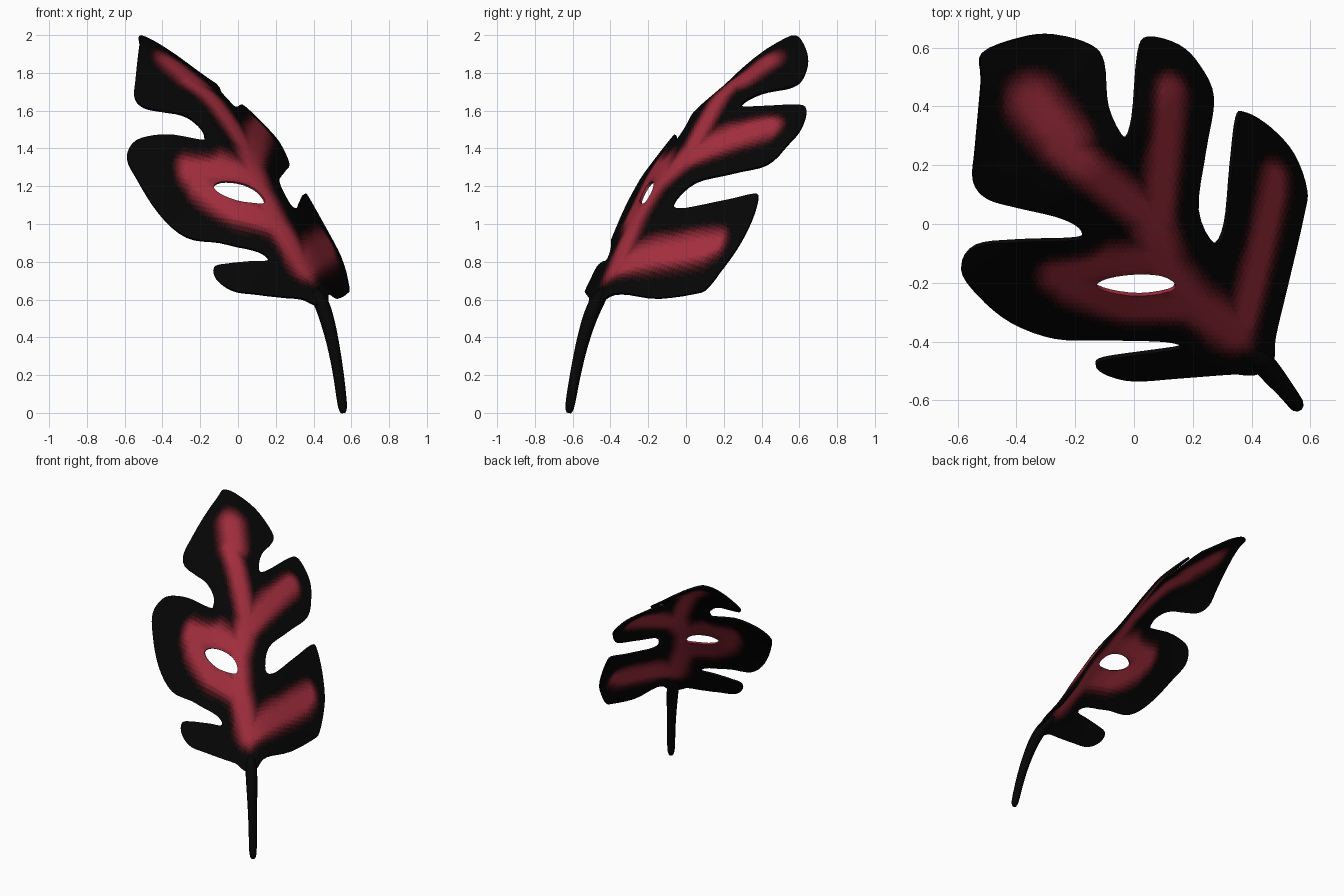
import bpy, bmesh, math
from mathutils import Vector
from mathutils.geometry import delaunay_2d_cdt

if "Cube" in bpy.data.objects:
    bpy.data.objects.remove(bpy.data.objects["Cube"])

# Leaf outline seen from above (x, y)
OUTLINE = [(-.515, .58), (-.38, .635), (-.27, .645), (-.15, .61), (-.105, .55), (-.09, .4),
           (-.035, .295), (-.005, .36), (.015, .58), (.05, .637), (.15, .61), (.22, .54),
           (.267, .43), (.24, .25), (.215, .05), (.27, -.065), (.31, 0), (.33, .2),
           (.35, .36), (.38, .38), (.46, .33), (.54, .24), (.583, .12), (.573, .03),
           (.52, -.2), (.478, -.38), (.474, -.45), (.45, -.49), (.415, -.508), (.38, -.51), (.33, -.507),
           (.15, -.52), (0, -.53), (-.09, -.51), (-.13, -.48), (-.1, -.457), (.05, -.435),
           (.15, -.42), (.15, -.405), (.08, -.394), (-.1, -.39), (-.27, -.385), (-.42, -.33),
           (-.53, -.24), (-.588, -.15), (-.54, -.075), (-.4, -.057), (-.2, -.05), (-.178, -.03),
           (-.2, 0), (-.27, .03), (-.4, .06), (-.5, .09), (-.548, .15), (-.542, .25), (-.52, .48)]
HOLE = [(-.13, -.205), (-.09, -.18), (0, -.167), (.09, -.172), (.138, -.2),
        (.12, -.225), (.02, -.24), (-.08, -.228)]
# Height of the midrib along the leaf (v, z)
RIB = [(-.84, .3), (-.7, .52), (-.64, .61), (-.5, .77), (-.4, .93), (-.24, 1.14), (-.05, 1.345),
       (.1, 1.53), (.23, 1.67), (.42, 1.78), (.5, 1.82), (.6, 1.88), (.73, 1.97), (.78, 2.0)]
# Red veins: reach, then a run of points in plan
VEINS = [(.14, [(-.35, .42), (-.24, .29)]),
         (.10, [(-.26, .27), (-.04, .1), (.06, .02)]),
         (.12, [(.06, .02), (.1, -.15), (.2, -.27), (.34, -.36)]),
         (.095, [(.115, .45), (.1, .25), (.08, .02)]),
         (.085, [(.485, .17), (.43, -.08), (.37, -.33)]),
         (.10, [(-.26, -.17), (-.08, -.13), (.08, -.12)]),
         (.10, [(-.22, -.2), (-.02, -.28), (.2, -.27)])]
STEP, SHADES = .0155, 14


def smooth_loop(pts, n=4):
    P = [Vector(p) for p in pts]
    out = []
    for i in range(len(P)):
        a, b, c, d = (P[(i + j) % len(P)] for j in (-1, 0, 1, 2))
        for k in range(n):
            t = k / n
            out.append(.5 * (2 * b + (c - a) * t + (2 * a - 5 * b + 4 * c - d) * t * t
                             + (3 * b - a - 3 * c + d) * t ** 3))
    return out


def inside(p, loop):
    r = False
    for a, b in zip(loop, loop[1:] + loop[:1]):
        if (a.y > p.y) != (b.y > p.y) and p.x < (b.x - a.x) * (p.y - a.y) / (b.y - a.y) + a.x:
            r = not r
    return r


def seg_dist(p, a, b):
    d = b - a
    t = max(0, min(1, (p - a).dot(d) / max(d.length_squared, 1e-9)))
    return (p - a - d * t).length


def clamp(t):
    return max(0, min(1, t))


def rib_z(v):
    for (a, za), (b, zb) in zip(RIB, RIB[1:]):
        if v <= b:
            break
    return za + (zb - za) * (v - a) / (b - a)


def height(p):
    u, v = (p.x + p.y) / math.sqrt(2), (p.y - p.x) / math.sqrt(2)
    f = sum(rib_z(v + d) for d in (-.04, -.02, 0, .02, .04)) / 5 if v < .73 else rib_z(v)
    tilt = .15 * clamp((v + .5) / .23) * clamp((.75 - v) / .25)
    soft = math.hypot(u, .15) - .15
    return f + tilt * u - (.8 - .5 * v + .5 * max(0, -.2 - v)) * soft - .14 * u * u


# Materials running from black to red
black, red = (.0015, .0015, .0015), (.36, .027, .047)
mats = []
for i in range(SHADES):
    t = (i / (SHADES - 1)) ** 1.5
    m = bpy.data.materials.new(f"leaf_shade_{i}")
    m.diffuse_color = tuple(b + (r - b) * t for b, r in zip(black, red)) + (1,)
    m.use_nodes = True
    m.node_tree.nodes["Principled BSDF"].inputs["Base Color"].default_value = m.diffuse_color
    mats.append(m)

# Leaf blade: triangulated plan lifted onto the arched surface
rim, hole = smooth_loop(OUTLINE), smooth_loop(HOLE, 3)
pts = rim + hole
nr, nh = len(rim), len(hole)
edges = [(i, (i + 1) % nr) for i in range(nr)] + [(nr + i, nr + (i + 1) % nh) for i in range(nh)]
bounds = [(pts[a], pts[b]) for a, b in edges]
n = int(.68 / STEP)
for j in range(-n, n + 1):
    for i in range(-n, n + 1):
        p = Vector(((i + .5 * (j % 2)) * STEP, j * STEP))
        if inside(p, rim) and not inside(p, hole):
            if min(seg_dist(p, a, b) for a, b in bounds) > STEP * .5:
                pts.append(p)
co, _, tris, *_ = delaunay_2d_cdt(pts, edges, [], 0, 1e-6)

vein_segs = [(w, Vector(a), Vector(b)) for w, run in VEINS for a, b in zip(run, run[1:])]
rim_segs = bounds[:nr]


def redness(p):
    d = max((w - seg_dist(p, a, b)) / (.85 * w) for w, a, b in vein_segs)
    if d <= 0:
        return 0
    e = min(seg_dist(p, a, b) for a, b in rim_segs)
    t = clamp(d) * clamp((e - .01) / .08)
    return t * t * (3 - 2 * t)


bm = bmesh.new()
verts = [bm.verts.new((p.x, p.y, height(p))) for p in co]
for t in tris:
    c = (co[t[0]] + co[t[1]] + co[t[2]]) / 3
    if inside(c, rim) and not inside(c, hole):
        f = bm.faces.new([verts[i] for i in t])
        f.material_index = round(redness(c) * (SHADES - 1))
bmesh.ops.delete(bm, geom=[v for v in bm.verts if not v.link_faces], context='VERTS')
bmesh.ops.recalc_face_normals(bm, faces=bm.faces)
if sum(f.normal.z for f in bm.faces) < 0:
    bmesh.ops.reverse_faces(bm, faces=bm.faces)
me = bpy.data.meshes.new("leaf_blade")
bm.to_mesh(me)
bm.free()
for m in mats:
    me.materials.append(m)
leaf = bpy.data.objects.new("leaf_blade", me)
bpy.context.collection.objects.link(leaf)
sol = leaf.modifiers.new("thickness", 'SOLIDIFY')
sol.thickness, sol.offset = .014, 0

# Stem: tapered tube running into the base of the blade
path = [(.557, -.62, .0, .012), (.556, -.618, .012, .023), (.548, -.608, .08, .027), (.53, -.583, .22, .029),
        (.503, -.55, .37, .033), (.468, -.508, .51, .039), (.434, -.466, .60, .040),
        (.405, -.43, .645, .026), (.38, -.40, .68, .006)]
cu = bpy.data.curves.new("stem", 'CURVE')
cu.dimensions = '3D'
cu.bevel_depth, cu.bevel_resolution, cu.use_fill_caps = 1, 3, True
sp = cu.splines.new('NURBS')
sp.points.add(len(path) - 1)
for q, (x, y, z, r) in zip(sp.points, path):
    q.co, q.radius = (x, y, z, 1), r
sp.order_u, sp.use_endpoint_u, sp.resolution_u = 3, True, 4
cu.materials.append(mats[0])
stem = bpy.data.objects.new("stem", cu)
bpy.context.collection.objects.link(stem)
bpy.context.view_layer.objects.active = stem
stem.select_set(True)
bpy.ops.object.convert(target='MESH')

# Smooth shading with crisp rims
leaf.select_set(True)
bpy.context.view_layer.objects.active = leaf
bpy.ops.object.modifier_apply(modifier="thickness")
bpy.ops.object.shade_smooth_by_angle(angle=math.radians(50))
